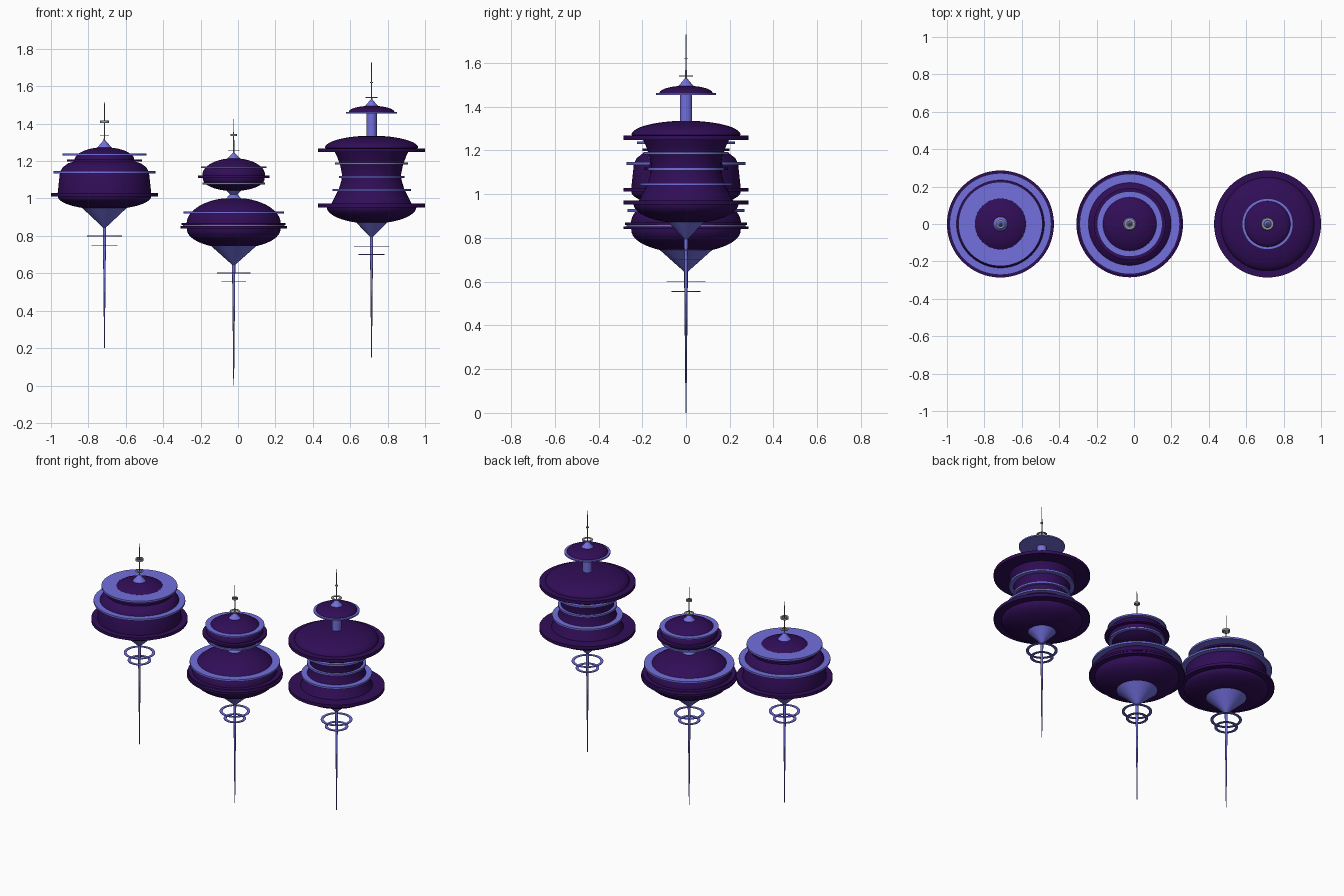
import bpy, math

if "Cube" in bpy.data.objects:
    bpy.data.objects.remove(bpy.data.objects["Cube"])

SEG = 64


def material(name, color):
    m = bpy.data.materials.new(name)
    m.diffuse_color = color
    m.use_nodes = True
    m.node_tree.nodes["Principled BSDF"].inputs["Base Color"].default_value = m.diffuse_color
    return m


DARK = material("deep_purple", (0.03, 0.004, 0.095, 1))
LAV = material("lavender", (0.17, 0.16, 0.73, 1))
GREY = material("spire_grey", (0.3, 0.3, 0.33, 1))


def lathe(name, x, profile, mat, seg=SEG, closed=False):
    """Revolve (radius, height) points around the vertical axis at x."""
    verts, faces, rows = [], [], []
    for r, z in profile:
        start = len(verts)
        if r < 1e-5:
            verts.append((0, 0, z))
            rows.append([start] * seg)
        else:
            for i in range(seg):
                a = 2 * math.pi * i / seg
                verts.append((r * math.cos(a), r * math.sin(a), z))
            rows.append(list(range(start, start + seg)))
    pairs = list(zip(rows, rows[1:]))
    if closed:
        pairs.append((rows[-1], rows[0]))
    for lo, hi in pairs:
        for i in range(seg):
            j = (i + 1) % seg
            f = list(dict.fromkeys((lo[i], lo[j], hi[j], hi[i])))
            if len(f) > 2:
                faces.append(f)
    me = bpy.data.meshes.new(name)
    me.from_pydata(verts, [], faces)
    me.materials.append(mat)
    ob = bpy.data.objects.new(name, me)
    ob.location.x = x
    bpy.context.collection.objects.link(ob)
    bpy.context.view_layer.objects.active = ob
    ob.select_set(True)
    bpy.ops.object.shade_smooth_by_angle(angle=math.radians(30))
    ob.select_set(False)
    return ob


def solid(name, x, pts, mat, seg=SEG):
    """Closed turned body, points listed bottom to top."""
    return lathe(name, x, [(0, pts[0][1])] + pts + [(0, pts[-1][1])], mat, seg)


def disc(name, x, z, r, mat, t=0.012):
    return solid(name, x, [(r, z - t / 2), (r, z + t / 2)], mat)


def ring(name, x, z, r_out, r_in, mat, t=0.004):
    h = t / 2
    return lathe(name, x, [(r_in, z - h), (r_out, z - h), (r_out, z + h), (r_in, z + h)],
                 mat, 48, closed=True)


def dome(r0, z0, r1, z1, n=10):
    """Elliptical arc from the wide end (r0, z0) to the narrow end (r1, z1)."""
    k = math.acos(r1 / r0)
    return [(r0 * math.cos(k * i / n),
             z0 + (z1 - z0) * math.sin(k * i / n) / math.sin(k)) for i in range(n + 1)]


def bowl(r0, z0, r1, z1):
    return dome(r0, z0, r1, z1)[::-1]


def tail(tag, x, z_base, r_base, z_tip, z_end, rings):
    """Under-cone, hanging needle and floating rings."""
    solid(tag + "_under_cone", x, [(0.008, z_tip), (r_base, z_base)], LAV)
    solid(tag + "_needle", x, [(0.002, z_end), (0.009, z_tip + 0.02)], LAV, 16)
    for i, (z, r) in enumerate(rings):
        ring(f"{tag}_lower_ring_{i}", x, z, r, r - 0.017, LAV)


def spire(tag, x, z_base, z_cone, z_top, rings):
    """Top cone, antenna and small rings."""
    solid(tag + "_top_cone", x, [(0.04, z_base), (0.006, z_cone)], LAV, 32)
    solid(tag + "_antenna", x, [(0.004, z_cone - 0.01), (0.0015, z_top)], GREY, 12)
    for i, (z, r, t) in enumerate(rings):
        ring(f"{tag}_upper_ring_{i}", x, z, r, r * 0.6, GREY, t)


def discs(tag, x, rows):
    for i, (z, r, mat, t) in enumerate(rows):
        disc(f"{tag}_disc_{i}", x, z, r, mat, t)


# Left tower: stepped dome
X = -0.714
solid("left_body", X, bowl(0.25, 1.012, 0.12, 0.95) +
      [(0.25, 1.03), (0.238, 1.14), (0.225, 1.165), (0.195, 1.188), (0.155, 1.2)] +
      dome(0.16, 1.205, 0.035, 1.272), DARK)
discs("left", X, [(1.02, 0.286, DARK, 0.018), (1.14, 0.272, LAV, 0.012),
                  (1.203, 0.2, DARK, 0.012), (1.235, 0.225, LAV, 0.012)])
tail("left", X, 0.95, 0.12, 0.845, 0.2, [(0.80, 0.093), (0.75, 0.07)])
spire("left", X, 1.27, 1.31, 1.515, [(1.41, 0.024, 0.012), (1.335, 0.024, 0.004)])

# Middle tower: two stacked lenses
X = -0.023
solid("middle_lower_lens", X, bowl(0.25, 0.835, 0.12, 0.745) +
      dome(0.252, 0.865, 0.06, 1.0), DARK)
discs("middle_lower", X, [(0.846, 0.285, DARK, 0.013), (0.855, 0.272, LAV, 0.008),
                          (0.864, 0.278, DARK, 0.011), (0.925, 0.268, LAV, 0.012)])
solid("middle_neck", X, [(0.045, 0.995), (0.02, 1.022), (0.045, 1.048)], LAV)
solid("middle_upper_lens", X, bowl(0.165, 1.105, 0.05, 1.043) +
      dome(0.168, 1.125, 0.035, 1.213), DARK)
discs("middle_upper", X, [(1.08, 0.168, LAV, 0.01), (1.116, 0.192, DARK, 0.013),
                          (1.167, 0.175, LAV, 0.01)])
tail("middle", X, 0.745, 0.12, 0.645, 0.0, [(0.602, 0.09), (0.555, 0.066)])
spire("middle", X, 1.208, 1.243, 1.425, [(1.34, 0.018, 0.01), (1.255, 0.03, 0.004)])

# Right tower: waisted body with raised cap
X = 0.714
solid("right_body", X, bowl(0.24, 0.955, 0.085, 0.872) +
      [(0.215, 0.97), (0.195, 1.01), (0.175, 1.05), (0.16, 1.1), (0.158, 1.13),
       (0.168, 1.18), (0.185, 1.225), (0.2, 1.255)] +
      dome(0.25, 1.27, 0.03, 1.335), DARK)
discs("right", X, [(0.962, 0.286, DARK, 0.02), (1.045, 0.21, LAV, 0.012),
                   (1.115, 0.175, LAV, 0.012), (1.187, 0.195, LAV, 0.012),
                   (1.258, 0.286, DARK, 0.02)])
solid("right_column", X, [(0.028, 1.32), (0.028, 1.46)], LAV, 32)
disc("right_cap_disc", X, 1.458, 0.137, LAV, 0.008)
solid("right_cap_dome", X, dome(0.122, 1.462, 0.035, 1.494), DARK)
tail("right", X, 0.874, 0.085, 0.795, 0.15, [(0.745, 0.094), (0.70, 0.07)])
spire("right", X, 1.488, 1.528, 1.73, [(1.54, 0.032, 0.004), (1.62, 0.008, 0.006)])
